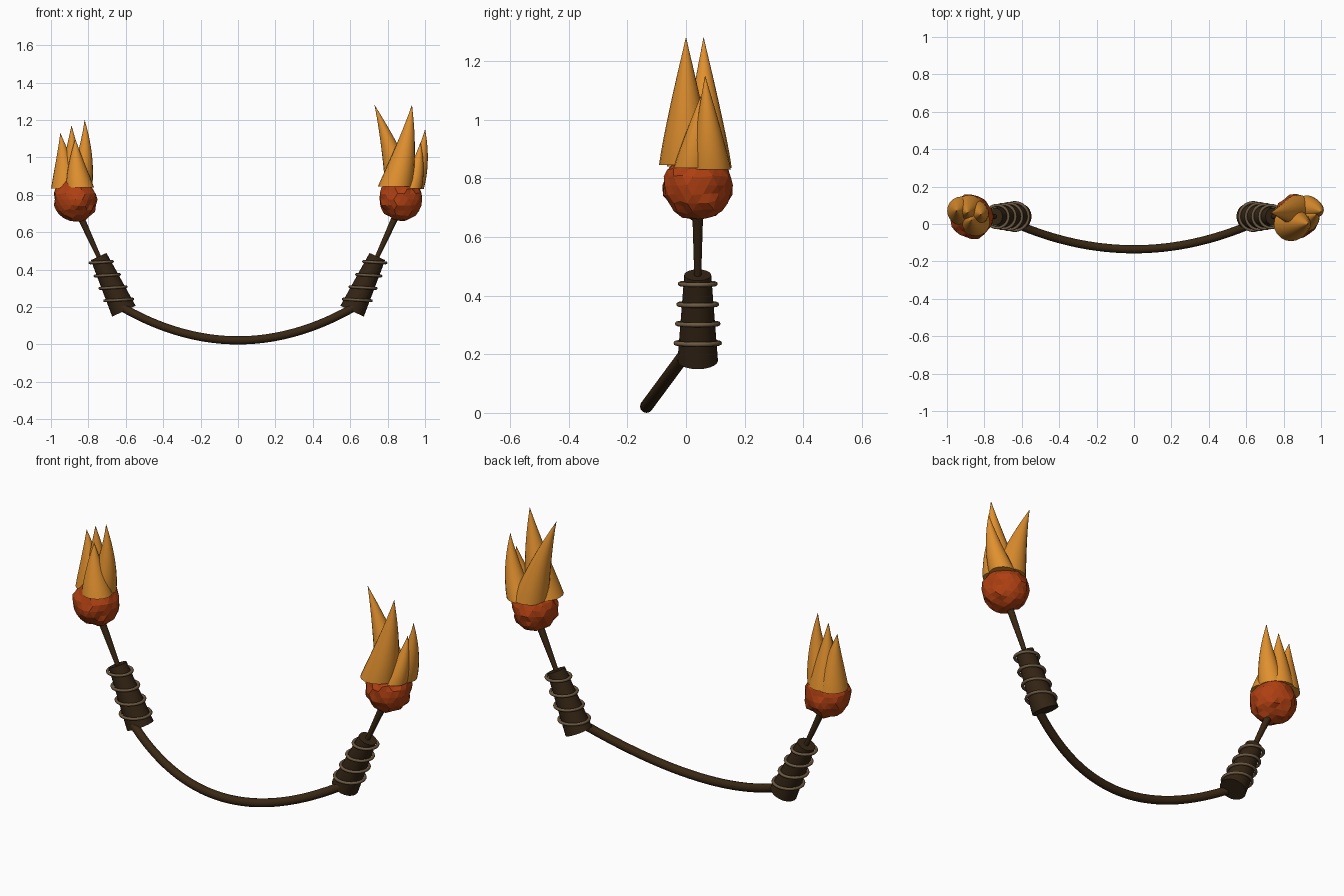
import bpy, bmesh, math
from mathutils import Vector, noise

cube = bpy.data.objects.get("Cube")
if cube:
    bpy.data.objects.remove(cube, do_unlink=True)


def material(name, rgb):
    m = bpy.data.materials.new(name)
    m.use_nodes = True
    m.diffuse_color = (*rgb, 1)
    m.node_tree.nodes["Principled BSDF"].inputs["Base Color"].default_value = (*rgb, 1)
    return m


WOOD = material("dark_brown", (0.042, 0.021, 0.007))
WRAP = material("grip_brown", (0.034, 0.018, 0.007))
RING = material("tan_cord", (0.15, 0.10, 0.053))
EMBER = material("ember_red", (0.42, 0.05, 0.006))
FLAME = material("flame_orange", (0.75, 0.28, 0.028))


def finish(name, bm, mat, smooth=True):
    bmesh.ops.recalc_face_normals(bm, faces=bm.faces)
    mesh = bpy.data.meshes.new(name)
    bm.to_mesh(mesh)
    bm.free()
    mesh.materials.append(mat)
    obj = bpy.data.objects.new(name, mesh)
    bpy.context.collection.objects.link(obj)
    if smooth:
        bpy.ops.object.select_all(action='DESELECT')
        obj.select_set(True)
        bpy.context.view_layer.objects.active = obj
        bpy.ops.object.shade_smooth_by_angle(angle=math.radians(40))
    return obj


def tube(name, path, radii, mat, sides=16, level=False):
    """Sweep circles along a path; level keeps every circle horizontal."""
    bm = bmesh.new()
    rows = []
    for i, p in enumerate(path):
        d = path[min(i + 1, len(path) - 1)] - path[max(i - 1, 0)]
        d = Vector((0, 0, 1)) if level else d.normalized()
        u = d.cross(Vector((0, 1, 0))).normalized()
        v = d.cross(u)
        angles = [math.tau * k / sides for k in range(sides)]
        rows.append([bm.verts.new(p + radii[i] * (u * math.cos(a) + v * math.sin(a)))
                     for a in angles])
    for a, b in zip(rows, rows[1:]):
        for k in range(sides):
            j = (k + 1) % sides
            bm.faces.new((a[k], a[j], b[j], b[k]))
    bm.faces.new(rows[0])
    bm.faces.new(rows[-1])
    return finish(name, bm, mat)


def flame(name, base, tip, radius, bend):
    """Tapered tongue on a bowed spine from base to tip."""
    b, t = Vector(base), Vector(tip)
    mid = (b + t) / 2 + Vector((bend, 0, 0))
    steps = [i / 10 for i in range(11)]
    path = [b * (1 - s) ** 2 + mid * 2 * s * (1 - s) + t * s * s for s in steps]
    radii = [radius * max(1 - s ** 1.15, 0.006) for s in steps]
    return tube(name, path, radii, FLAME, 20, level=True)


# Hanging rope
xs = [-0.64 + 1.28 * i / 32 for i in range(33)]
tube("rope", [Vector((x, -0.135 + 0.34 * x * x, 0.022 + 0.46 * x * x)) for x in xs],
     [0.022] * len(xs), WOOD, 12)

for side, label in ((-1, "right"), (1, "left")):
    # Tapered grip and thin rod
    low, high = Vector((side * 0.61, 0.04, 0.178)), Vector((side * 0.745, 0.04, 0.47))
    tube(label + "_grip", [low, high], [0.069, 0.046], WRAP, 20)
    tube(label + "_rod", [high, Vector((side * 0.85, 0.04, 0.70))], [0.012, 0.019], WOOD, 12)

    # Level cord rings around the grip
    for n, z in enumerate((0.238, 0.304, 0.37, 0.44)):
        f = (z - low.z) / (high.z - low.z)
        c = low.lerp(high, f)
        bpy.ops.mesh.primitive_torus_add(
            location=c, major_radius=0.079 - 0.021 * f, minor_radius=0.008,
            major_segments=28, minor_segments=8, rotation=(0, side * 0.06, 0))
        ring = bpy.context.object
        ring.name = f"{label}_cord_ring_{n + 1}"
        ring.data.materials.append(RING)
        bpy.ops.object.shade_smooth()

    # Rough faceted ember ball
    bm = bmesh.new()
    bmesh.ops.create_icosphere(bm, subdivisions=3, radius=1)
    for v in bm.verts:
        n = noise.noise(v.co * 2.6 + Vector((side * 3, 1, 2)))
        v.co *= 0.116 * (1 + 0.13 * n)
        v.co += Vector((side * 0.87, 0.04, 0.775))
    finish(label + "_ember_ball", bm, EMBER, smooth=False)

# Flame tongues: base, tip, base radius, sideways bow
tongues = {
    "left": [
        ((0.84, 0.00, 0.845), (0.93, 0.00, 1.28), 0.092, 0.02),
        ((0.875, 0.07, 0.835), (0.73, 0.06, 1.28), 0.086, 0.02),
        ((0.925, 0.085, 0.83), (1.00, 0.065, 1.15), 0.068, 0.03),
        ((0.92, 0.02, 0.835), (0.975, 0.05, 1.08), 0.062, 0.02),
    ],
    "right": [
        ((-0.845, 0.01, 0.84), (-0.87, 0.02, 1.10), 0.075, -0.01),
        ((-0.85, 0.06, 0.84), (-0.82, 0.05, 1.20), 0.07, 0.03),
        ((-0.88, 0.08, 0.84), (-0.89, 0.06, 1.17), 0.075, 0.0),
        ((-0.922, 0.07, 0.835), (-0.95, 0.07, 1.13), 0.077, 0.01),
    ],
}
for label, group in tongues.items():
    for n, args in enumerate(group):
        flame(f"{label}_flame_{n + 1}", *args)
